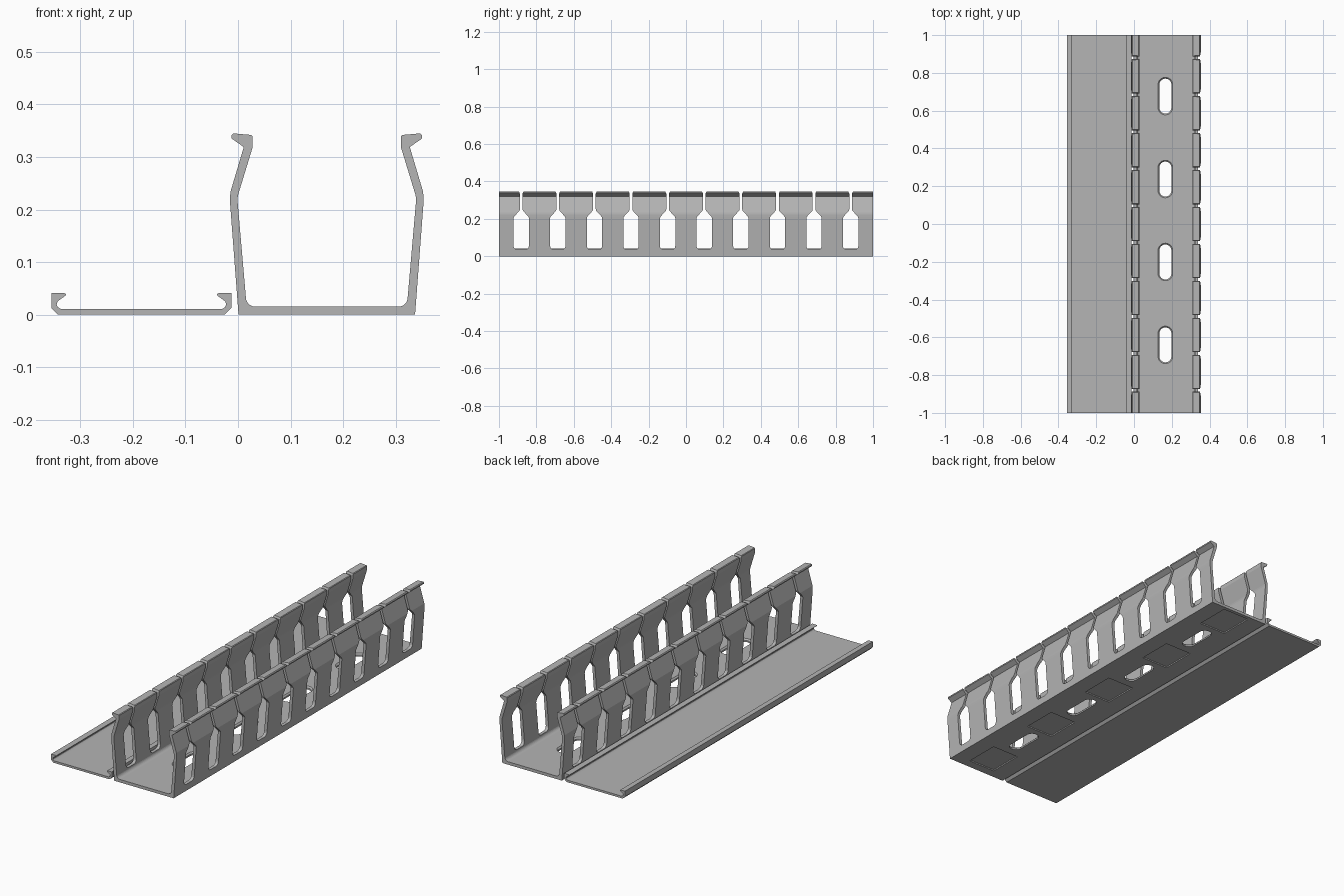
import bpy, bmesh
from math import pi, sin, cos
from mathutils import Vector

cube = bpy.data.objects.get("Cube")
if cube:
    bpy.data.objects.remove(cube, do_unlink=True)

grey = bpy.data.materials.new("plastic grey")
grey.use_nodes = True
GREY = (0.46, 0.46, 0.46, 1)
grey.diffuse_color = GREY
grey.node_tree.nodes["Principled BSDF"].inputs["Base Color"].default_value = GREY


def loft(bm, rings):
    """Closed solid through matching rings of points."""
    loops = [[bm.verts.new(p) for p in ring] for ring in rings]
    n = len(loops[0])
    for a, b in zip(loops, loops[1:]):
        for i in range(n):
            j = (i + 1) % n
            bm.faces.new((a[i], a[j], b[j], b[i]))
    bm.faces.new(loops[0][::-1])
    bm.faces.new(loops[-1])


def make_object(name, bm):
    bmesh.ops.recalc_face_normals(bm, faces=bm.faces)
    mesh = bpy.data.meshes.new(name)
    bm.to_mesh(mesh)
    bm.free()
    mesh.materials.append(grey)
    obj = bpy.data.objects.new(name, mesh)
    bpy.context.collection.objects.link(obj)
    return obj


def arc(cx, cz, r, start, end, steps=6):
    return [(cx + r * cos(start + (end - start) * i / steps),
             cz + r * sin(start + (end - start) * i / steps)) for i in range(steps + 1)]


def extrusion(name, half, centre):
    """Mirror half a cross-section about a centre line and run it full length."""
    full = half + [(2 * centre - x, z) for x, z in reversed(half)]
    bm = bmesh.new()
    loft(bm, [[(x, y, z) for x, z in full] for y in (-1, 1)])
    return make_object(name, bm)


# Duct: right half from the floor, up the outer wall, over the hook, down inside
DUCT_X = 0.169
duct_half = [(0.337, 0), (0.353, 0.211), (0.3535, 0.222), (0.352, 0.235),
             (0.327, 0.319), (0.350, 0.335), (0.3505, 0.341), (0.347, 0.345),
             (0.313, 0.342), (0.310, 0.339), (0.310, 0.319), (0.3375, 0.229),
             (0.339, 0.221), (0.3385, 0.212)]
duct_half += arc(0.305, 0.033, 0.018, 0, -pi / 2)
duct = extrusion("duct", duct_half, DUCT_X)

# Lid: flat plate with inward hooks on both edges
lid_half = [(-0.025, 0), (-0.0125, 0.0125), (-0.0125, 0.041), (-0.037, 0.041),
            (-0.0405, 0.039), (-0.039, 0.036), (-0.024, 0.025), (-0.0225, 0.019),
            (-0.0245, 0.0145), (-0.030, 0.0108)]
extrusion("lid", lid_half, -0.1838)

cuts = bmesh.new()

# Keyhole slots through both walls, open at the top
key = arc(0.021, 0.055, 0.020, -pi / 2, 0, 4)
key += [(0.041, 0.205), (0.038, 0.212), (0.009, 0.244), (0.007, 0.252),
        (0.007, 0.335), (0.012, 0.346), (0.012, 0.4)]
key += [(-y, z) for y, z in reversed(key)]
for i in range(10):
    yc = -0.881 + i * 0.1957
    loft(cuts, [[(x, yc + y, z) for y, z in key] for x in (-0.1, 0.45)])


# Countersunk fixing slots in the floor
def stadium(yc, r, z):
    h = 0.0605
    pts = arc(0.166, yc + h, r, 0, pi, 12) + arc(0.166, yc - h, r, pi, 2 * pi, 12)
    return [(x, y, z) for x, y in pts]


PITCH = 0.439
for i in range(4):
    yc = -0.64 + i * PITCH
    loft(cuts, [stadium(yc, r, z) for r, z in
                ((0.032, -0.05), (0.032, 0.008), (0.0395, 0.0155), (0.0395, 0.03))])

# Shallow rectangular pockets under the floor
for i in range(5):
    yc = 0.014 + (i - 2) * PITCH
    loft(cuts, [[(0.172 + sx * 0.076, yc + sy * 0.09, z)
                 for sx, sy in ((-1, -1), (1, -1), (1, 1), (-1, 1))]
                for z in (-0.05, 0.006)])

cutter = make_object("slot_cutter", cuts)
cutter.hide_render = True
mod = duct.modifiers.new("slots", "BOOLEAN")
mod.operation = "DIFFERENCE"
mod.solver = "EXACT"
mod.object = cutter
bpy.context.view_layer.objects.active = duct
bpy.ops.object.modifier_apply(modifier=mod.name)
bpy.data.objects.remove(cutter, do_unlink=True)
